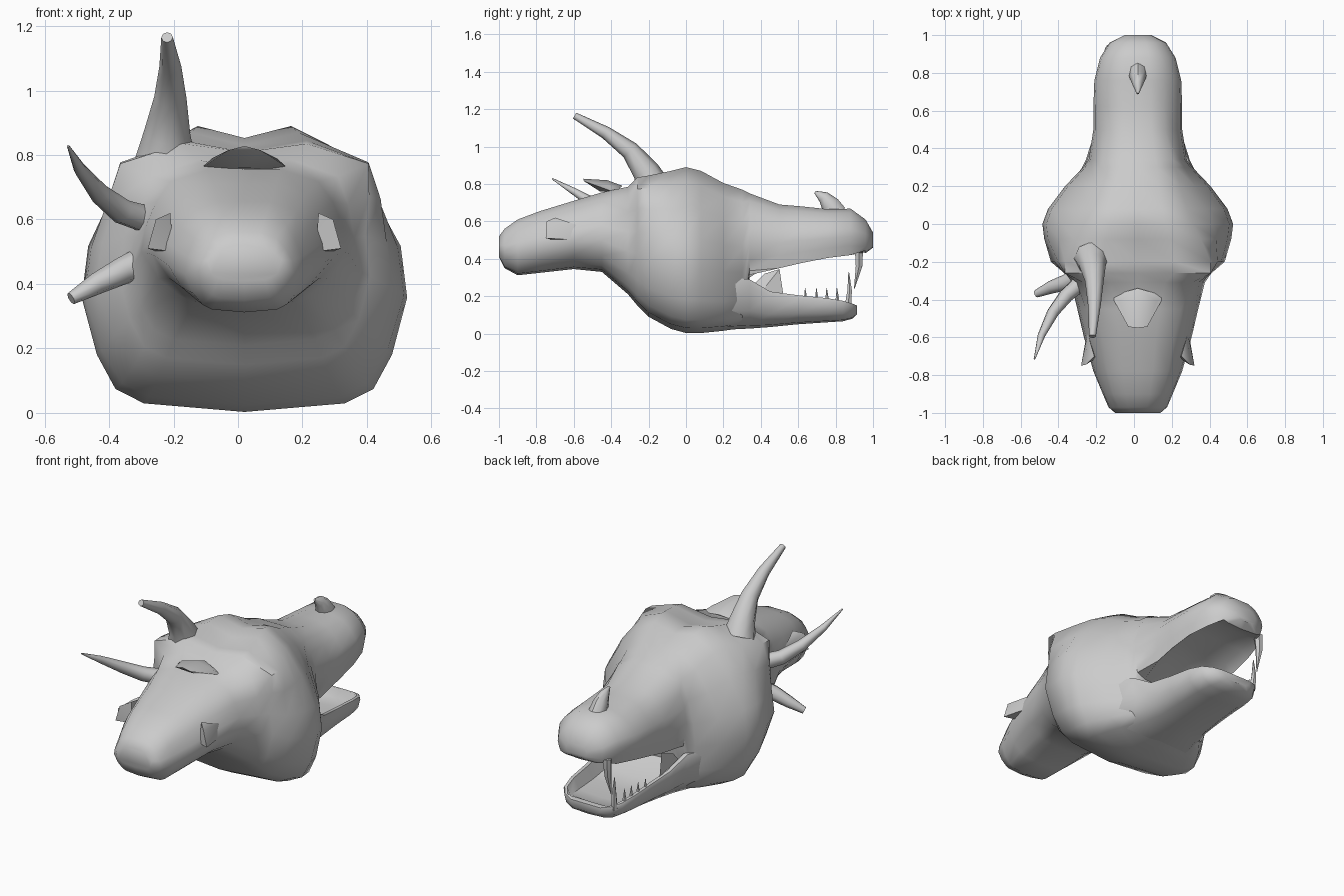
import bpy, bmesh, math
from mathutils import Vector

if "Cube" in bpy.data.objects:
    bpy.data.objects.remove(bpy.data.objects["Cube"])

CX = 0.02  # the skull's own centre line; the one-sided horns shift the overall box


def finish(name, bm, angle=45):
    bmesh.ops.recalc_face_normals(bm, faces=bm.faces)
    me = bpy.data.meshes.new(name)
    bm.to_mesh(me)
    bm.free()
    ob = bpy.data.objects.new(name, me)
    bpy.context.collection.objects.link(ob)
    bpy.ops.object.select_all(action='DESELECT')
    ob.select_set(True)
    bpy.context.view_layer.objects.active = ob
    bpy.ops.object.shade_smooth_by_angle(angle=math.radians(angle))
    return ob


def loft(name, rings, angle=45):
    """Skin a list of closed rings and cap both ends."""
    bm = bmesh.new()
    loops = [[bm.verts.new(p) for p in r] for r in rings]
    n = len(loops[0])
    for a, b in zip(loops, loops[1:]):
        for i in range(n):
            j = (i + 1) % n
            bm.faces.new((a[i], a[j], b[j], b[i]))
    bm.faces.new(loops[0])
    bm.faces.new(loops[-1])
    return finish(name, bm, angle)


def mirrored_ring(half, y):
    """Half section (x, z) from bottom centre to top centre -> full ring."""
    right = [(CX + x, y, z) for x, z in half]
    left = [(CX - x, y, z) for x, z in half[1:-1]]
    return right + left[::-1]


def horn(name, path, radii, sides=8, flat=1.0, ref=(1, 0, 0)):
    """Tapered tube through the path points."""
    pts = [Vector(p) for p in path]
    rings = []
    for i, p in enumerate(pts):
        t = (pts[min(i + 1, len(pts) - 1)] - pts[max(i - 1, 0)]).normalized()
        v = t.cross(Vector(ref)).normalized()
        u = v.cross(t)
        r = radii[i]
        rings.append([p + u * r * math.cos(a) + v * r * flat * math.sin(a)
                      for a in (2 * math.pi * k / sides for k in range(sides))])
    return loft(name, rings, 50)


# Neck, skull and upper snout: y, bottom, top, bottom / middle / top half widths
stations = [
    (-1.0, .41, .52, .08, .12, .07), (-.97, .35, .56, .10, .155, .10),
    (-.9, .312, .61, .13, .185, .13), (-.78, .325, .655, .15, .235, .16),
    (-.6, .345, .71, .17, .285, .19), (-.45, .33, .755, .20, .32, .23),
    (-.31, .21, .785, .28, .355, .29), (-.26, .15, .835, .31, .39, .385),
    (-.2, .09, .845, .34, .46, .385), (-.08, .025, .87, .38, .495, .335),
    (0, .003, .89, .40, .505, .29), (.08, .003, .87, .39, .475, .26),
    (.2, .015, .805, .32, .385, .225), (.3, .03, .77, .245, .29, .20),
    (.34, .30, .75, .24, .26, .185), (.5, .35, .69, .22, .235, .145),
    (.62, .378, .68, .22, .235, .14), (.76, .405, .665, .21, .23, .14),
    (.88, .42, .668, .18, .20, .12), (.96, .43, .61, .13, .15, .09),
    (1.0, .46, .54, .05, .07, .05),
]
rings = []
for y, zb, zt, wb, wm, wt in stations:
    h = zt - zb
    dip = max(0, .04 * (1 - ((y + .08) / .3) ** 2))      # groove between the brows
    hollow = .15 * h if .45 < y < .9 else 0              # palate
    half = [(0, zb + hollow), (wb * .78, zb + max(hollow, .03 * h)), (wb, zb + .08 * h),
            (wb * .45 + wm * .55, zb + .2 * h), (wm, zb + .4 * h), (wm * .96, zb + .58 * h),
            (wt * .5 + wm * .5, zb + .76 * h), (wt, zb + .91 * h),
            (wt * .5, zt), (0, zt - dip)]
    if hollow:
        half[2] = (wb, zb)
    rings.append(mirrored_ring(half, y))
loft("head_and_neck", rings)

# Lower jaw with a scooped-out top: y, bottom, rim, half width, scoop depth
jaw = [
    (.12, .02, .28, .33, 0), (.24, .022, .30, .325, .1), (.34, .027, .29, .275, .3),
    (.45, .035, .225, .24, .5), (.6, .05, .205, .225, .55), (.75, .06, .19, .215, .55),
    (.84, .066, .175, .195, .45), (.89, .08, .16, .155, .05), (.915, .105, .15, .10, 0),
]
rings = []
for y, zb, zt, w, s in jaw:
    h = zt - zb
    rings.append(mirrored_ring(
        [(0, zb), (w * .65, zb + .06 * h), (w * .92, zb + .36 * h), (w, zt - .12 * h),
         (w * .97, zt), (w * .88, zt), (w * .74, zt - s * h * .85), (0, zt - s * h)], y))
loft("lower_jaw", rings)

# Horns, all on one side, plus the nose horn
horn("crown_horn", [(-.225, -.18, .79), (-.22, -.215, .87), (-.21, -.30, .98),
                    (-.21, -.43, 1.075), (-.22, -.595, 1.165)],
     [.093, .072, .05, .034, .018])
horn("cheek_horn_upper", [(-.28, -.31, .60), (-.36, -.38, .625), (-.43, -.47, .68),
                          (-.49, -.59, .755), (-.527, -.715, .828)],
     [.045, .04, .032, .02, .004])
horn("cheek_horn_lower", [(-.29, -.27, .47), (-.36, -.31, .44), (-.44, -.335, .40),
                          (-.518, -.37, .355)], [.05, .043, .034, .02], ref=(0, 0, 1))
horn("nose_horn", [(CX, .80, .64), (CX, .77, .69), (CX, .735, .73), (CX, .69, .757)],
     [.05, .042, .027, .006], flat=1.2)

# Teeth on one side of the mouth
horn("upper_fang", [(-.13, .925, .46), (-.135, .925, .36), (-.14, .90, .24)],
     [.026, .02, .002], 6)
horn("lower_fang", [(-.135, .865, .14), (-.14, .875, .23), (-.14, .87, .33)],
     [.02, .014, .002], 6)
for i, y in enumerate((.64, .70, .755, .81)):
    horn(f"lower_tooth_{i + 1}", [(-.18 + .006 * i, y, .165), (-.18 + .006 * i, y - .003, .245)],
         [.014, .001], 6)


def wedge(name, pts, angle=30):
    """Small convex plate from a few corner points."""
    bm = bmesh.new()
    for p in pts:
        bm.verts.new(p)
    bmesh.ops.convex_hull(bm, input=bm.verts)
    return finish(name, bm, angle)


# Skin flap at the corner of the mouth
wedge("mouth_corner_flap", [(-.2, .36, .26), (-.19, .50, .345), (-.19, .52, .21),
                            (-.17, .40, .22), (-.21, .42, .32)])

# Raised scale on the nape
wedge("nape_scale", [(CX - .14, -.38, .755), (CX + .14, -.38, .755), (CX, -.34, .79),
                     (CX - .10, -.41, .79), (CX + .10, -.41, .79), (CX, -.42, .82),
                     (CX - .05, -.545, .815), (CX + .05, -.545, .815), (CX, -.55, .828),
                     (CX, -.46, .76)], 60)

# Pointed scales flaring off both sides of the neck
for side, label in ((-1, "left"), (1, "right")):
    wedge(f"neck_side_scale_{label}",
          [(CX + side * x, y, z) for x, y, z in
           ((.265, -.58, .58), (.27, -.58, .50), (.30, -.75, .51), (.275, -.745, .60),
            (.23, -.70, .62), (.22, -.71, .50))], 60)
